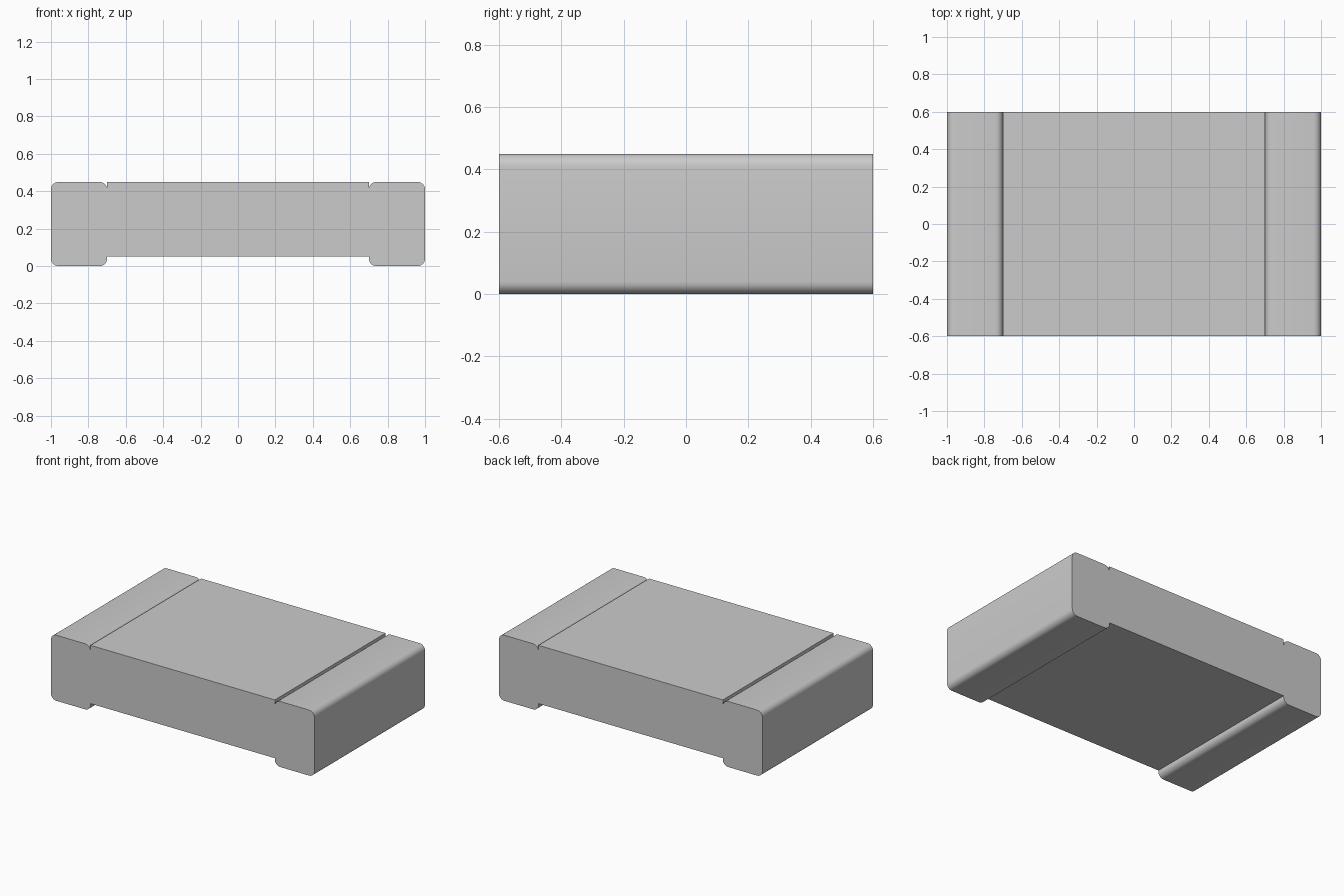
import bpy, bmesh, math

if "Cube" in bpy.data.objects:
    bpy.data.objects.remove(bpy.data.objects["Cube"])

HALF_LENGTH, HALF_WIDTH, HEIGHT = 1.0, 0.6, 0.45
INNER = 0.7      # inner end of the terminals
WALL = 0.05      # thickness of the terminal plating
R = 0.04         # rounding of the terminal corners


def arc(cx, cz, start):
    """Quarter circle, counter-clockwise from the start angle in degrees."""
    return [(cx + R * math.cos(math.radians(start + a)),
             cz + R * math.sin(math.radians(start + a)))
            for a in (0, 15, 30, 45, 60, 75, 90)]


def extrude_profile(name, points, smooth=False):
    """Extrude an x-z profile across the full width in y."""
    bm = bmesh.new()
    face = bm.faces.new([bm.verts.new((x, -HALF_WIDTH, z)) for x, z in points])
    new = bmesh.ops.extrude_face_region(bm, geom=[face])["geom"]
    verts = [v for v in new if isinstance(v, bmesh.types.BMVert)]
    bmesh.ops.translate(bm, verts=verts, vec=(0, 2 * HALF_WIDTH, 0))
    bmesh.ops.recalc_face_normals(bm, faces=bm.faces)
    mesh = bpy.data.meshes.new(name)
    bm.to_mesh(mesh)
    bm.free()
    obj = bpy.data.objects.new(name, mesh)
    bpy.context.collection.objects.link(obj)
    if smooth:
        bpy.ops.object.select_all(action='DESELECT')
        obj.select_set(True)
        bpy.context.view_layer.objects.active = obj
        bpy.ops.object.shade_smooth_by_angle(angle=math.radians(30))
    return obj


def slab(name, half_x, z0, z1):
    return extrude_profile(name, [(-half_x, z0), (half_x, z0),
                                  (half_x, z1), (-half_x, z1)])


# Ceramic core and the coating strip on top of it
core_end = HALF_LENGTH - WALL
core_top = HEIGHT - WALL
slab("ceramic_core", core_end, WALL, core_top)
slab("top_coating", INNER, core_top, HEIGHT)

# C-shaped terminals wrapped round both ends of the core
terminal = (arc(INNER + R, R, 180)
            + arc(HALF_LENGTH - R, R, 270)
            + arc(HALF_LENGTH - R, HEIGHT - R, 0)
            + arc(INNER + R, HEIGHT - R, 90)
            + [(INNER, core_top), (core_end, core_top),
               (core_end, WALL), (INNER, WALL)])
for side, sign in (("left", -1), ("right", 1)):
    extrude_profile(side + "_terminal", [(sign * x, z) for x, z in terminal], True)
